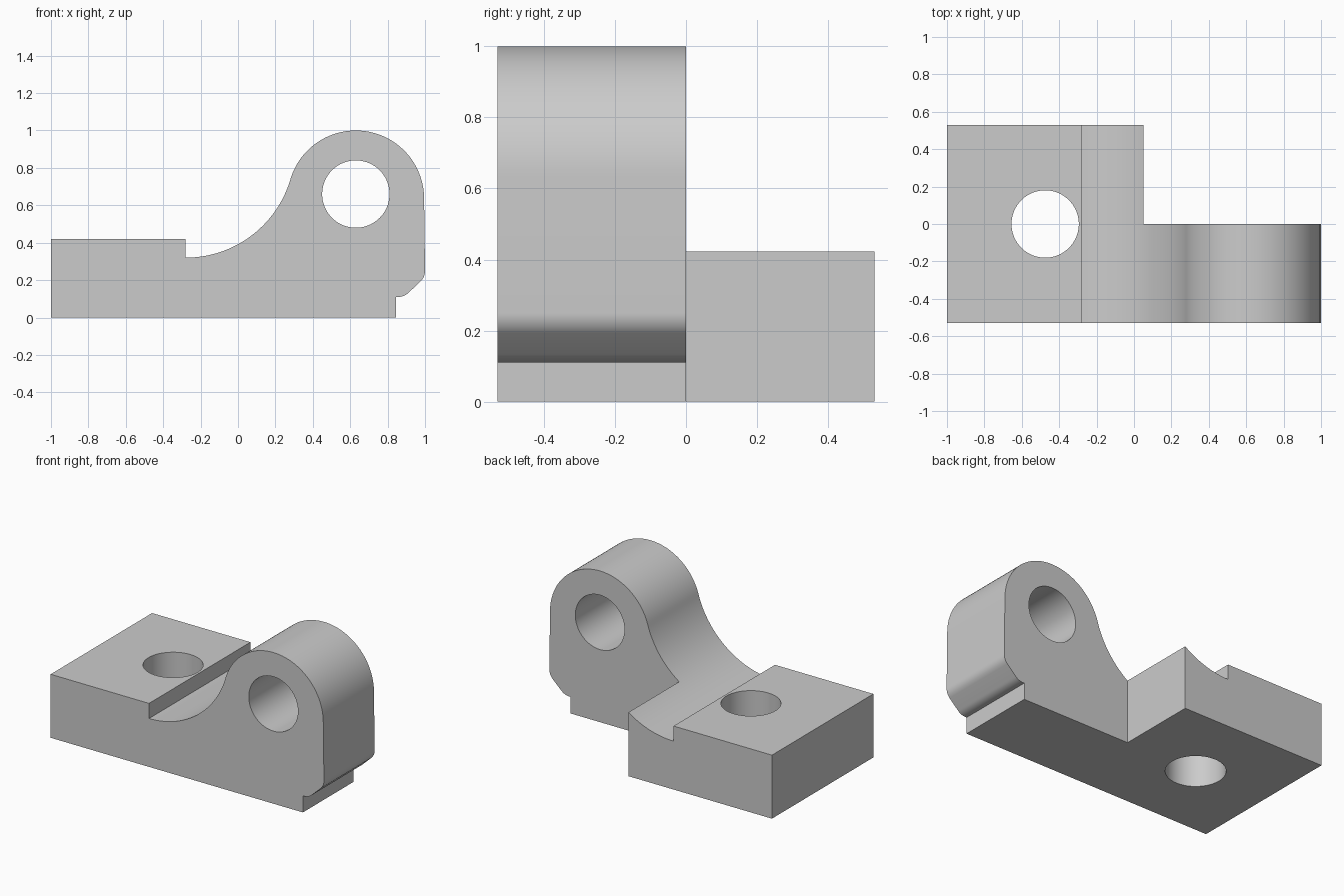
import bpy
import bmesh
from math import sin, cos, pi, atan2, hypot, radians

cube = bpy.data.objects.get("Cube")
if cube:
    bpy.data.objects.remove(cube, do_unlink=True)

HALF_DEPTH = 0.53
STEP_X, SLAB_TOP, DIP = -0.28, 0.42, 0.32
BOSS_X, BOSS_Z, BOSS_R = 0.63, 0.635, 0.365
HOLE_R = 0.18

grey = bpy.data.materials.new("plain grey")
grey.use_nodes = True
colour = (0.6, 0.6, 0.6, 1)
grey.diffuse_color = colour
grey.node_tree.nodes["Principled BSDF"].inputs["Base Color"].default_value = colour


def arc(cx, cz, r, start, end, steps):
    angles = [start + (end - start) * i / steps for i in range(steps + 1)]
    return [(cx + r * cos(a), cz + r * sin(a)) for a in angles]


def prism(name, points, y0, y1):
    """Extrude an x-z outline from y0 to y1."""
    bm = bmesh.new()
    face = bm.faces.new([bm.verts.new((x, y0, z)) for x, z in points])
    out = bmesh.ops.extrude_face_region(bm, geom=[face])
    verts = [v for v in out["geom"] if isinstance(v, bmesh.types.BMVert)]
    bmesh.ops.translate(bm, verts=verts, vec=(0, y1 - y0, 0))
    bmesh.ops.recalc_face_normals(bm, faces=bm.faces)
    mesh = bpy.data.meshes.new(name)
    bm.to_mesh(mesh)
    bm.free()
    mesh.materials.append(grey)
    obj = bpy.data.objects.new(name, mesh)
    bpy.context.collection.objects.link(obj)
    return obj


def cylinder_cutter(name, location, rotation):
    bpy.ops.mesh.primitive_cylinder_add(
        vertices=96, radius=HOLE_R, depth=3, location=location, rotation=rotation)
    obj = bpy.context.object
    obj.name = name
    obj.data.materials.append(grey)
    return obj


# Hollow sweep, level at the step and tangent to the round boss
dx, drop = BOSS_X - STEP_X, BOSS_Z - DIP
sweep_r = (dx ** 2 + drop ** 2 - BOSS_R ** 2) / (2 * (BOSS_R + drop))
sweep_z = DIP + sweep_r
tangent = atan2(BOSS_Z - sweep_z, dx)

# Side outline: slab, step, sweep, boss, chamfered nose with rounded ends
outline = [(-1, 0), (-1, SLAB_TOP), (STEP_X, SLAB_TOP)]
outline += arc(STEP_X, sweep_z, sweep_r, -pi / 2, tangent, 40)
outline += arc(BOSS_X, BOSS_Z, BOSS_R, tangent + pi, 0, 64)[1:]
outline += arc(0.92, 0.25, 0.08, 0, -pi / 4, 8)
outline += arc(0.856, 0.19, 0.08, -pi / 4, -pi / 2, 8)
outline += [(0.846, 0.11), (0.846, 0)]
bracket = prism("hinge_bracket", outline, -HALF_DEPTH, HALF_DEPTH)

# Rear corner notch, pin hole and bolt hole
notch = prism("notch_cutter", [(0.05, -1), (0.05, 2), (2, 2), (2, -1)], 0, 1)
pin = cylinder_cutter("pin_hole_cutter", (BOSS_X, 0, 0.66), (pi / 2, 0, 0))
bolt = cylinder_cutter("bolt_hole_cutter", (-0.475, 0, 0), (0, 0, 0))

bpy.ops.object.select_all(action='DESELECT')
bpy.context.view_layer.objects.active = bracket
bracket.select_set(True)
for cutter in (notch, pin, bolt):
    cutter.hide_render = True
    mod = bracket.modifiers.new(cutter.name, 'BOOLEAN')
    mod.operation = 'DIFFERENCE'
    mod.solver = 'EXACT'
    mod.object = cutter
    bpy.ops.object.modifier_apply(modifier=mod.name)
    bpy.data.objects.remove(cutter, do_unlink=True)

bpy.ops.object.shade_smooth_by_angle(angle=radians(30))
